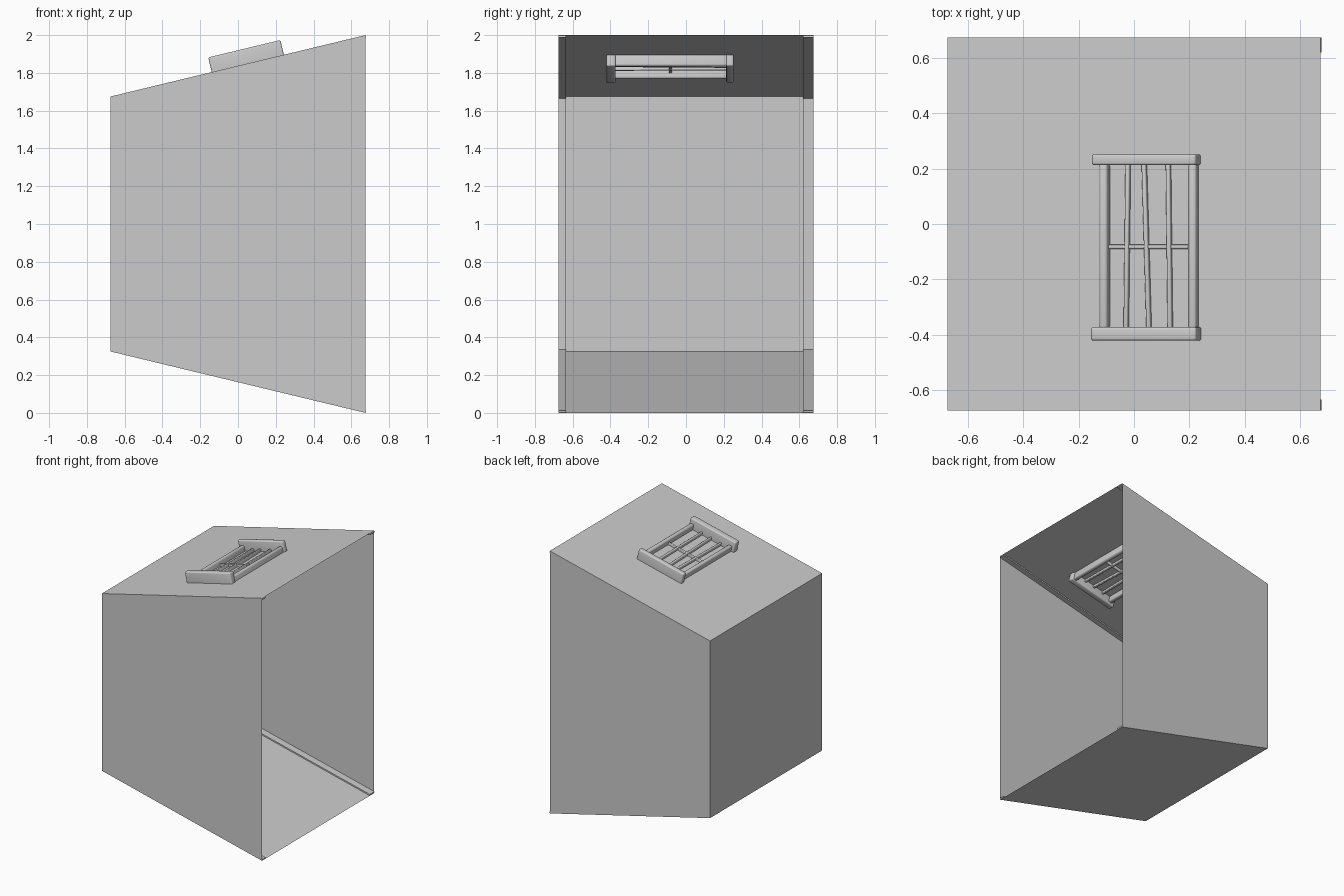
import bpy, bmesh, math
from mathutils import Matrix, Vector

if "Cube" in bpy.data.objects:
    bpy.data.objects.remove(bpy.data.objects["Cube"])

H = 0.675                       # half width of the shell
SLOPE = math.atan2(0.325, 2 * H)


def new_object(name, bm):
    mesh = bpy.data.meshes.new(name)
    bm.to_mesh(mesh)
    bm.free()
    obj = bpy.data.objects.new(name, mesh)
    bpy.context.collection.objects.link(obj)
    return obj


def roof_matrix(sign=1, z=1.8375):
    return Matrix.Translation((0, 0, z)) @ Matrix.Rotation(-sign * SLOPE, 4, 'Y')


def bar(name, lo, hi, matrix=None, bevel=0.0, skew=0.0):
    """Box from lo to hi; skew slides its +y end sideways."""
    bm = bmesh.new()
    bmesh.ops.create_cube(bm, size=1)
    lo, hi = Vector(lo), Vector(hi)
    for v in bm.verts:
        top = v.co.y > 0
        v.co = Vector([(lo[i] + hi[i]) / 2 + v.co[i] * (hi[i] - lo[i]) for i in range(3)])
        if top:
            v.co.x += skew
    obj = new_object(name, bm)
    if matrix:
        obj.matrix_world = matrix
    if bevel:
        mod = obj.modifiers.new("rounding", 'BEVEL')
        mod.width = bevel
        mod.segments = 3
        for p in obj.data.polygons:
            p.use_smooth = True
    return obj


# Shell: thin sheet with sloping top and bottom, open on +x
bm = bmesh.new()
profile = [(-H, 0.325), (H, 0), (H, 2), (-H, 1.675)]
front = [bm.verts.new((x, -H, z)) for x, z in profile]
back = [bm.verts.new((x, H, z)) for x, z in profile]
bm.faces.new(front)
bm.faces.new(back[::-1])
for i in (0, 2, 3):
    j = (i + 1) % 4
    bm.faces.new((front[i], back[i], back[j], front[j]))
bmesh.ops.recalc_face_normals(bm, faces=bm.faces)
new_object("shell", bm)

# Narrow flanges along the inner edges of ceiling, floor and rear wall
L = H / math.cos(SLOPE)
for side, y0, y1 in (("front", -H, -0.635), ("back", 0.62, H)):
    bar("ceiling_flange_" + side, (-L + 0.01, y0, -0.012), (L, y1, -0.002), roof_matrix())
    bar("floor_flange_" + side, (-L + 0.01, y0, 0.002), (L, y1, 0.012), roof_matrix(-1, 0.1625))
    bar("rear_flange_" + side, (-H, y0, 0.335), (-H + 0.01, y1, 1.67))

# Grate set through the sloping top
R = roof_matrix()
bar("grate_cap_front", (-0.143, -0.422, -0.062), (0.25, -0.373, 0.08), R, 0.009)
bar("grate_cap_back", (-0.14, 0.213, -0.06), (0.248, 0.252, 0.078), R, 0.009)
bar("grate_rail_left", (-0.122, -0.38, -0.046), (-0.09, 0.22, 0.042), R, 0.011)
bar("grate_rail_right", (0.209, -0.38, -0.058), (0.241, 0.22, 0.042), R, 0.011)
for n, (u, skew) in enumerate(((-0.027, 0.007), (0.058, -0.018), (0.137, -0.007))):
    bar("grate_bar_%d" % (n + 1), (u - 0.008, -0.38, -0.02), (u + 0.008, 0.22, 0.022),
        R, 0.005, skew)
bar("grate_crossbar", (-0.1, -0.09, -0.018), (0.215, -0.075, 0.018), R, 0.005)
